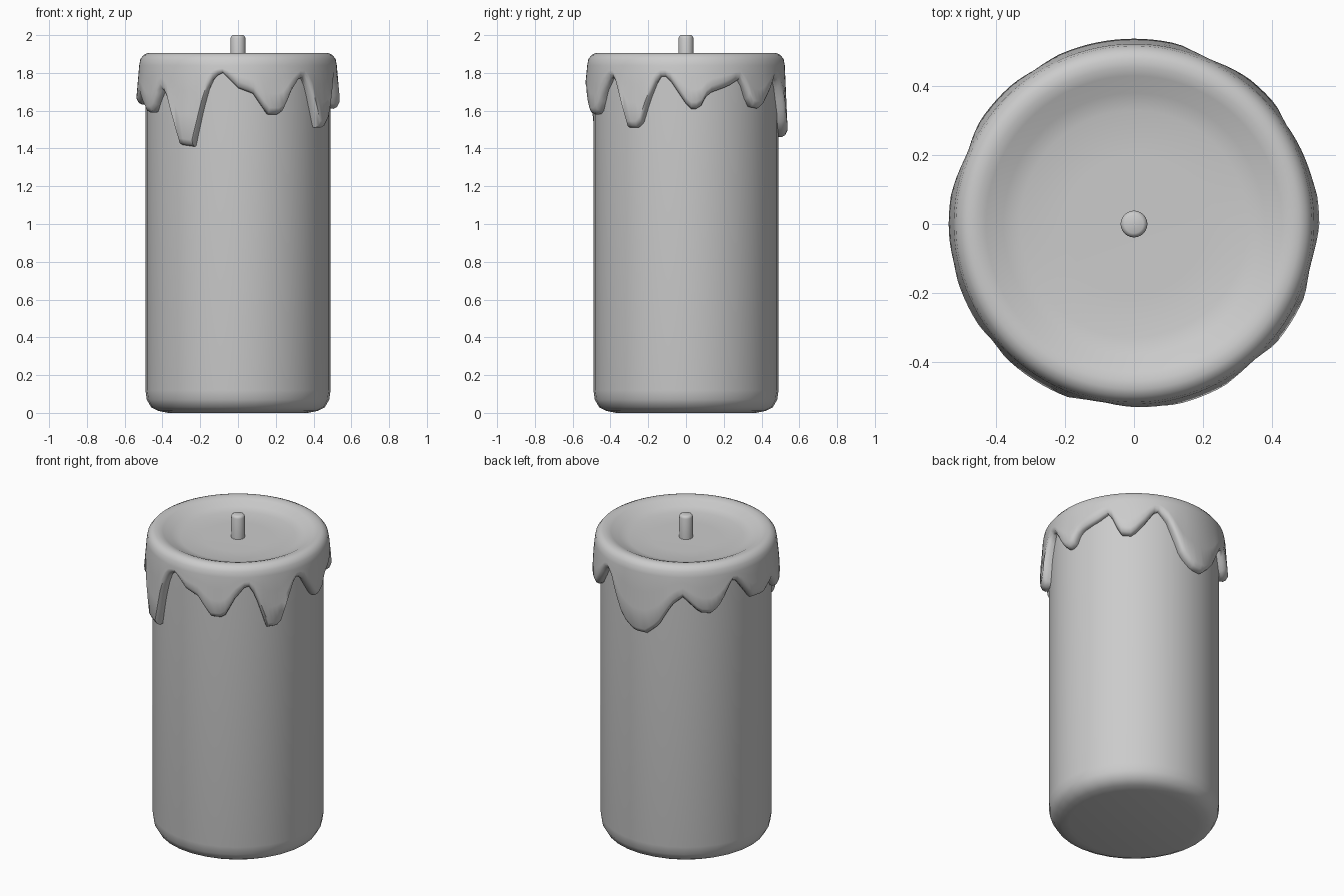
import bpy
import bmesh
import math

cube = bpy.data.objects.get("Cube")
if cube:
    bpy.data.objects.remove(cube, do_unlink=True)


def make_material(name, value):
    mat = bpy.data.materials.new(name)
    mat.use_nodes = True
    color = (value, value, value, 1)
    mat.diffuse_color = color
    mat.node_tree.nodes["Principled BSDF"].inputs["Base Color"].default_value = color
    return mat


def lathe(name, profile_at, segments, mat, sharp=40):
    """Revolve a (radius, height) profile that may change with the angle."""
    bm = bmesh.new()
    columns = []
    for i in range(segments):
        angle = math.tau * i / segments
        columns.append([bm.verts.new((r * math.cos(angle), r * math.sin(angle), z))
                        for r, z in profile_at(math.degrees(angle))])
    for i, here in enumerate(columns):
        there = columns[(i + 1) % segments]
        for k in range(len(here) - 1):
            bm.faces.new((here[k], there[k], there[k + 1], here[k + 1]))
    # Merge the points on the axis into one pole
    bmesh.ops.remove_doubles(bm, verts=bm.verts[:], dist=0.00001)
    bmesh.ops.recalc_face_normals(bm, faces=bm.faces[:])
    mesh = bpy.data.meshes.new(name)
    bm.to_mesh(mesh)
    bm.free()
    mesh.materials.append(mat)
    obj = bpy.data.objects.new(name, mesh)
    bpy.context.collection.objects.link(obj)
    bpy.ops.object.select_all(action="DESELECT")
    obj.select_set(True)
    bpy.context.view_layer.objects.active = obj
    bpy.ops.object.shade_smooth_by_angle(angle=math.radians(sharp))
    return obj


grey = make_material("grey wax", 0.6)

# Candle body with a rounded foot
body_profile = [(0, 0), (0.37, 0), (0.42, 0.01), (0.46, 0.03), (0.483, 0.07),
                (0.49, 0.12), (0.49, 1.84), (0, 1.84)]
lathe("candle_body", lambda angle: body_profile, 32, grey)

# Lower edge of the melted wax: angle in degrees, height
drips = [(2, 1.61), (8, 1.61), (13, 1.69), (26, 1.73), (34, 1.77), (41, 1.62),
         (49, 1.61), (57, 1.69), (65, 1.79), (72, 1.72), (82, 1.52), (91, 1.46),
         (99, 1.46), (107, 1.52), (116, 1.66), (123, 1.71), (134, 1.61),
         (142, 1.6), (148, 1.66), (157, 1.8), (171, 1.64), (182, 1.63),
         (193, 1.68), (204, 1.59), (210, 1.59), (219, 1.71), (224, 1.68),
         (234, 1.42), (243, 1.41), (251, 1.69), (256, 1.78), (261, 1.8),
         (270, 1.72), (279, 1.69), (288, 1.58), (296, 1.58), (303, 1.7),
         (311, 1.79), (316, 1.72), (324, 1.51), (332, 1.51), (338, 1.66),
         (344, 1.78), (349, 1.78)]


def drip_height(angle):
    loop = [(drips[-1][0] - 360, drips[-1][1])] + drips + [(drips[0][0] + 360, drips[0][1])]
    for (a, low), (b, high) in zip(loop, loop[1:]):
        if a <= angle <= b:
            return low + (high - low) * (angle - a) / (b - a)


# Dished top and rounded rim shared by every slice of the wax
rim = [(0, 1.855), (0.2, 1.855), (0.33, 1.857), (0.38, 1.87), (0.43, 1.896),
       (0.455, 1.904), (0.48, 1.904), (0.5, 1.895), (0.517, 1.873), (0.523, 1.84)]


def wax_profile(angle):
    bottom = drip_height(angle)
    drop = 1.84 - bottom
    bulge = 0.522 + 0.016 * min(1, drop / 0.2)
    lip = min(0.035, drop * 0.4)
    side = [(0.523 + (bulge - 0.523) * t, 1.84 - (drop - lip) * t)
            for t in (0.33, 0.66, 1)]
    return rim + side + [(bulge - 0.012, bottom + lip * 0.3),
                         (0.507, bottom), (0.48, bottom + 0.005)]


lathe("melted_wax", wax_profile, 120, grey, 60)

# Wick with a softened tip
wick_profile = [(0, 1.84), (0.039, 1.84), (0.039, 1.985), (0.035, 1.995),
                (0.027, 2), (0, 2)]
lathe("wick", lambda angle: wick_profile, 24, grey, 60)
